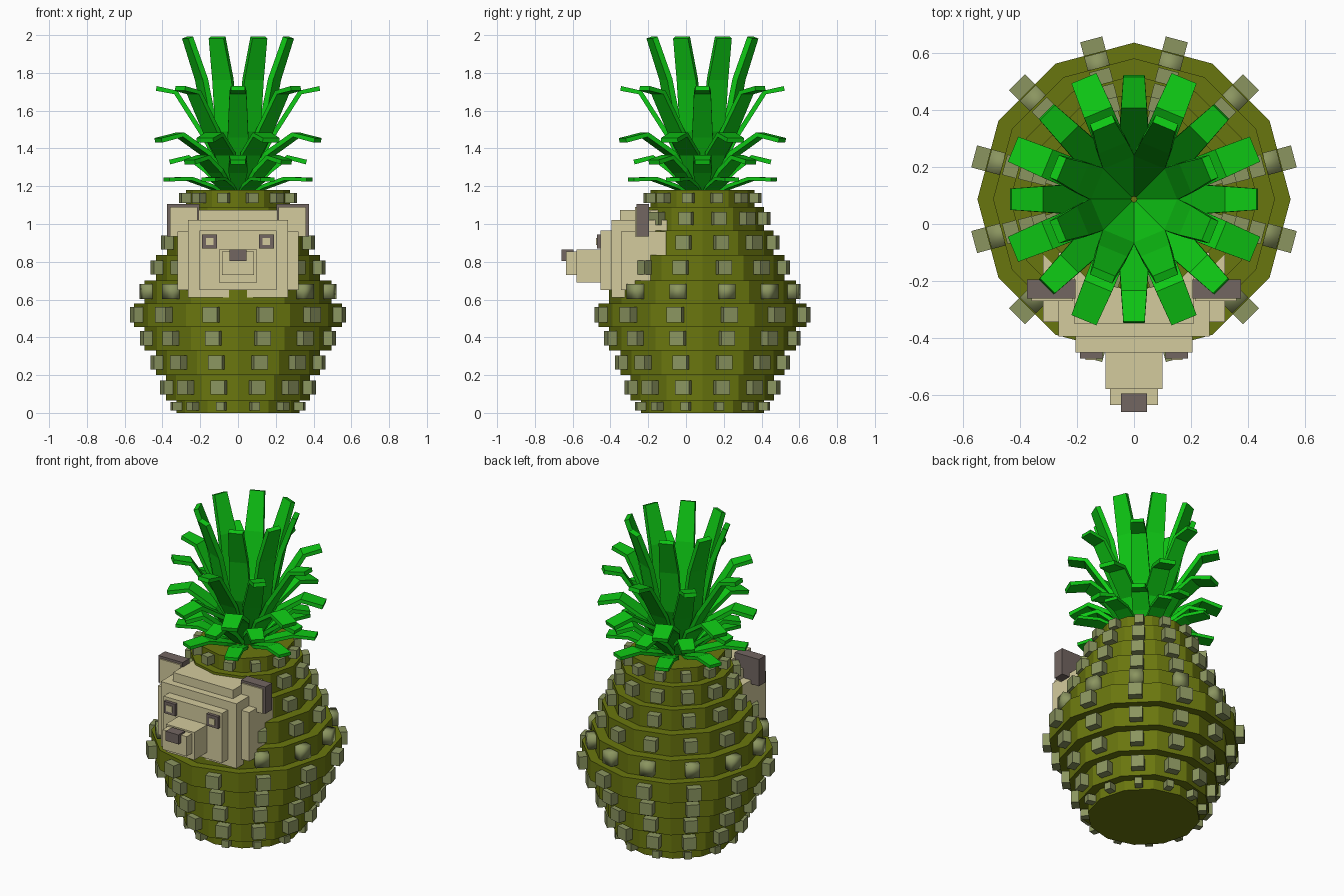
import bpy, bmesh, math
from mathutils import Vector, Matrix

cube = bpy.data.objects.get("Cube")
if cube:
    bpy.data.objects.remove(cube, do_unlink=True)

CENTRE_Y = 0.087


def material(name, srgb):
    lin = [((c / 255 + 0.055) / 1.055) ** 2.4 if c > 10 else c / 255 / 12.92 for c in srgb]
    m = bpy.data.materials.new(name)
    m.use_nodes = True
    m.diffuse_color = (*lin, 1)
    m.node_tree.nodes["Principled BSDF"].inputs["Base Color"].default_value = (*lin, 1)
    return m


OLIVE = material("olive rind", (105, 118, 14))
STUD = material("pale olive stud", (139, 149, 96))
CREAM = material("cream fur", (212, 203, 157))
BROWN = material("grey brown", (114, 102, 97))
GREEN = material("leaf green", (14, 200, 20))


def finish(name, bm, mat, smooth=False):
    bmesh.ops.recalc_face_normals(bm, faces=bm.faces)
    for f in bm.faces:
        f.smooth = smooth
    me = bpy.data.meshes.new(name)
    bm.to_mesh(me)
    bm.free()
    me.materials.append(mat)
    ob = bpy.data.objects.new(name, me)
    bpy.context.collection.objects.link(ob)
    return ob


def add_box(bm, x, y, z, turn=None):
    """Add a box from (min, max) pairs, optionally transformed."""
    size = Matrix.Diagonal((x[1] - x[0], y[1] - y[0], z[1] - z[0], 1))
    place = Matrix.Translation((sum(x) / 2, sum(y) / 2, sum(z) / 2))
    bmesh.ops.create_cube(bm, size=1, matrix=(turn or Matrix()) @ place @ size)


def box(name, mat, x, y, z, mirror=False):
    bm = bmesh.new()
    add_box(bm, x, y, z)
    if mirror:
        add_box(bm, (-x[1], -x[0]), y, z)
    return finish(name, bm, mat)


# Stacked twelve-sided rind tiers: top height, radius, stud half size
tiers = [
    (0.065, 0.325, 0.022), (0.20, 0.38, 0.038), (0.33, 0.435, 0.038),
    (0.455, 0.495, 0.038), (0.58, 0.55, 0.04), (0.70, 0.495, 0.04),
    (0.835, 0.435, 0.037), (0.965, 0.375, 0.036), (1.09, 0.325, 0.035),
    (1.18, 0.275, 0.027),
]
bottom = 0.0
for i, (top, radius, half) in enumerate(tiers):
    bm = bmesh.new()
    bmesh.ops.create_cone(
        bm, cap_ends=True, segments=12, radius1=radius, radius2=radius, depth=top - bottom,
        matrix=Matrix.Translation((0, CENTRE_Y, (top + bottom) / 2)))
    finish(f"rind_tier_{i + 1}", bm, OLIVE)

    # One stud on each flat side of the tier
    bm = bmesh.new()
    mid = (top + bottom) / 2 + 0.002
    for k in range(12):
        angle = math.radians(15 + 30 * k)
        behind_head = 5 <= i <= 8 and math.sin(angle) < -0.9
        if behind_head:
            continue
        turn = Matrix.Translation((0, CENTRE_Y, 0)) @ Matrix.Rotation(angle, 4, "Z")
        flat = radius * math.cos(math.pi / 12)
        add_box(bm, (flat - 0.04, flat + 0.05), (-half, half), (mid - half, mid + half), turn)
    finish(f"studs_{i + 1}", bm, STUD, smooth=(i == 5))
    bottom = top


# Leaves: a tapering strip with thickness, bent along (radius, height, width)
def leaf_ring(name, path, thick, offset):
    bm = bmesh.new()
    pts = [Vector((r, 0, z)) for r, z, w in path]
    for k in range(8):
        turn = (Matrix.Translation((0, CENTRE_Y, 0))
                @ Matrix.Rotation(math.radians(45 * k + offset), 4, "Z"))
        rings = []
        for j, p in enumerate(pts):
            along = (pts[min(j + 1, len(pts) - 1)] - pts[max(j - 1, 0)]).normalized()
            out = Vector((along.z, 0, -along.x)) * thick
            side = Vector((0, path[j][2] / 2, 0))
            corners = (p - side, p + side, p + side + out, p - side + out)
            rings.append([bm.verts.new(turn @ c) for c in corners])
        for a, b in zip(rings, rings[1:]):
            for n in range(4):
                m = (n + 1) % 4
                bm.faces.new((a[n], a[m], b[m], b[n]))
        bm.faces.new(rings[0])
        bm.faces.new(rings[-1])
    finish(name, bm, GREEN)


leaf_ring("crown_leaves_top",
          [(0.01, 1.2, 0.03), (0.14, 1.5, 0.12), (0.195, 1.77, 0.11), (0.275, 1.992, 0.085)],
          0.03, 22.5)
leaf_ring("crown_leaves_upper",
          [(0.03, 1.2, 0.04), (0.17, 1.47, 0.11), (0.32, 1.705, 0.09), (0.43, 1.73, 0.075)],
          0.025, 0)
leaf_ring("crown_leaves_middle",
          [(0.04, 1.19, 0.05), (0.17, 1.38, 0.11), (0.33, 1.485, 0.105), (0.46, 1.455, 0.095)],
          0.025, 22.5)
leaf_ring("crown_leaves_lower",
          [(0.05, 1.18, 0.05), (0.16, 1.29, 0.10), (0.26, 1.365, 0.095), (0.365, 1.34, 0.08)],
          0.025, 0)
leaf_ring("crown_leaves_bottom",
          [(0.06, 1.17, 0.05), (0.16, 1.21, 0.09), (0.28, 1.25, 0.09), (0.41, 1.245, 0.08)],
          0.02, 22.5)

# Stepped head
box("head_crown", CREAM, (-0.21, 0.21), (-0.35, -0.1), (0.595, 1.075))
box("head_core", CREAM, (-0.265, 0.265), (-0.395, -0.1), (0.61, 1.02))
box("head_cheeks", CREAM, (-0.32, 0.32), (-0.345, -0.1), (0.65, 0.96))
box("face", CREAM, (-0.205, 0.205), (-0.452, -0.35), (0.65, 0.965))

# Snout and nose
box("snout", CREAM, (-0.1, 0.1), (-0.58, -0.44), (0.69, 0.865))
box("snout_tip", CREAM, (-0.085, 0.085), (-0.635, -0.57), (0.73, 0.855))
box("nose", BROWN, (-0.045, 0.045), (-0.66, -0.595), (0.805, 0.865))

# Eyes with pale centres
box("eyes", BROWN, (0.11, 0.19), (-0.472, -0.44), (0.87, 0.945), True)
box("eye_centres", CREAM, (0.13, 0.17), (-0.477, -0.47), (0.888, 0.927), True)

# Ears with cream fronts
box("ears", BROWN, (0.205, 0.375), (-0.262, -0.195), (0.935, 1.105), True)
box("ear_fronts", CREAM, (0.215, 0.36), (-0.27, -0.261), (0.935, 1.09), True)
